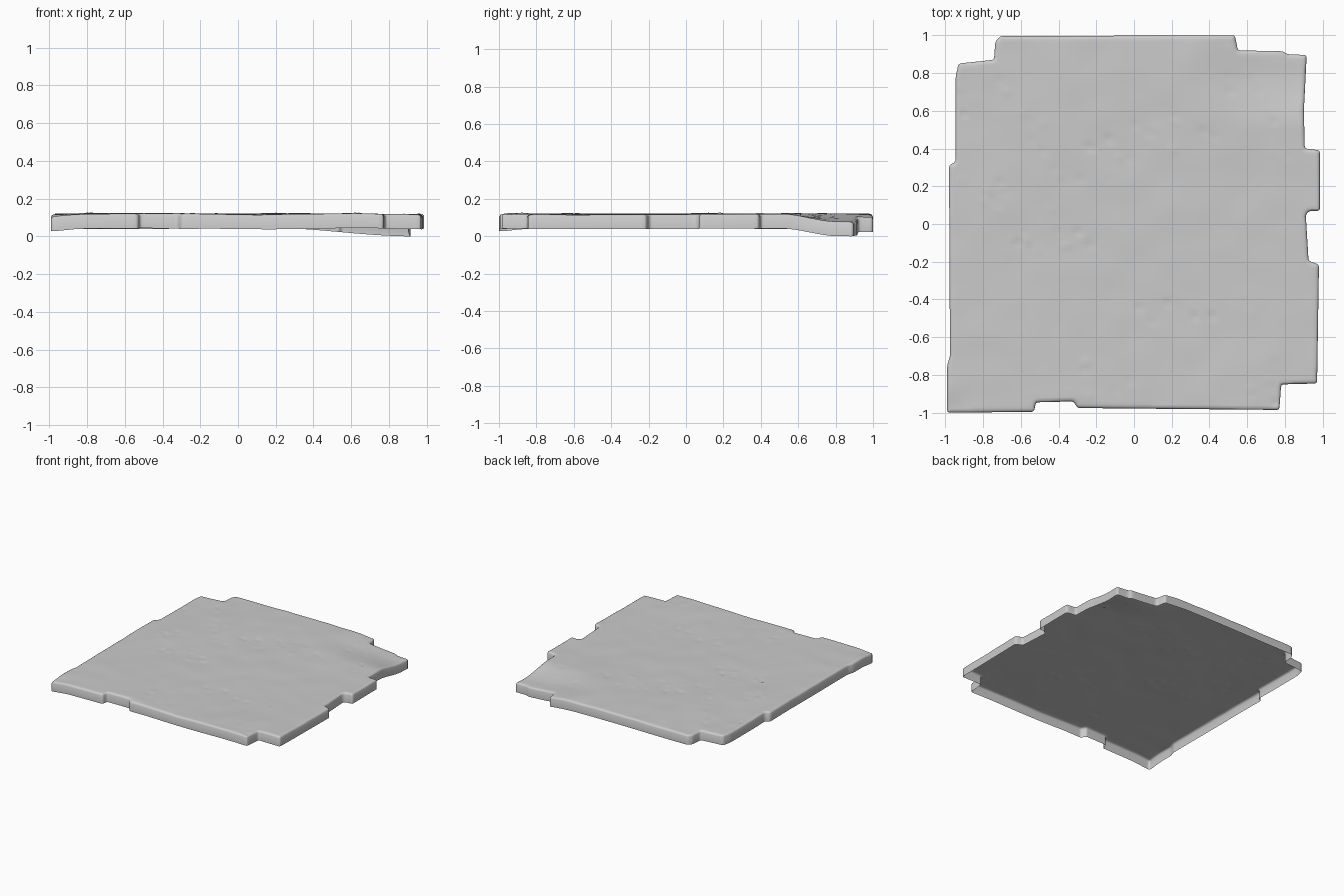
import bpy, bmesh, random
from mathutils import Vector, noise

if "Cube" in bpy.data.objects:
    bpy.data.objects.remove(bpy.data.objects["Cube"])

random.seed(4)

# Stepped plan outline, counter-clockwise from the front left corner
OUTLINE = [(-.99, -1), (-.53, -.995), (-.52, -.945), (-.32, -.94), (-.30, -.975),
           (.77, -.985), (.78, -.85), (.97, -.845), (.98, -.215), (.925, -.195),
           (.91, .05), (.93, .07), (.985, .07), (.985, .39), (.905, .40), (.9, .6),
           (.915, .895), (.81, .90), (.79, .915), (.55, .92), (.535, 1), (-.71, .995),
           (-.735, .965), (-.742, .87), (-.93, .85), (-.945, .78), (-.945, .33),
           (-.98, .31), (-.975, -.70), (-.99, -.75)]


def ramp(v, a, b):
    t = min(max((v - a) / (b - a), 0), 1)
    return t * t * (3 - 2 * t)


# Small pits and lumps gathered in loose clusters
CENTRES = [(-.55, .5), (-.17, .4), (.05, .5), (.38, .45), (.72, .4), (-.6, -.08),
           (-.3, -.05), (.17, -.5), (.58, -.45), (-.75, .2), (.7, -.83), (-.2, -.82),
           (.55, .78), (-.33, .22), (-.8, .7)]
BUMPS = []
for cx, cy in CENTRES:
    for _ in range(7):
        BUMPS.append((random.gauss(cx, .08), random.gauss(cy, .07),
                      random.uniform(.012, .03), random.uniform(-.008, .006)))


def sag(x, y):
    """Gentle rolling of the whole sheet, with a drooping back right corner."""
    z = .006 * noise.noise(Vector((x * 1.8, y * 1.8, .3)))
    z -= .042 * ramp(x, .3, .95) ** .8 * ramp(y, .5, .82)
    z -= .012 * ramp(-x, .82, 1.0) * ramp(-y, .85, 1.0)
    z -= .007 * ramp(-y, .9, 1.0) * ramp(-x, .1, .35) * ramp(x, -.6, -.3)
    return z


def rough(x, y):
    """Fine surface damage."""
    z = .003 * noise.noise(Vector((x * 6, y * 6, 2)))
    for bx, by, r, h in BUMPS:
        d = ((x - bx) ** 2 + (y - by) ** 2) / (r * r)
        if d < 1:
            z += h * (1 - d) ** 2
    return z


# Sheet outline with softened corners
bm = bmesh.new()
bm.faces.new([bm.verts.new((x, y, .106)) for x, y in OUTLINE])
bmesh.ops.bevel(bm, geom=bm.verts[:], offset=.012, segments=2,
                profile=.5, affect='VERTICES')
bm.normal_update()
top = max(bm.faces, key=lambda f: f.calc_area())
rim = [e for e in bm.edges if e.is_boundary]

# Rolled upper edge
for inset, rise in ((.004, .007), (.006, .004), (.010, .002)):
    bmesh.ops.inset_individual(bm, faces=[top], thickness=inset, depth=rise,
                               use_even_offset=True)

# Skirt around the edge, open underneath
rim = [e for e in bm.edges if e.is_boundary]
skirt = bmesh.ops.extrude_edge_only(bm, edges=rim)['geom']
for v in skirt:
    if isinstance(v, bmesh.types.BMVert):
        v.co.z -= .065

# Slice everything into a fine grid
STEPS = 100
for axis in (0, 1):
    no = Vector((1, 0, 0)) if axis == 0 else Vector((0, 1, 0))
    for i in range(1, STEPS):
        co = no * (-1 + 2 * i / STEPS + .0013)
        bmesh.ops.bisect_plane(bm, geom=bm.verts[:] + bm.edges[:] + bm.faces[:],
                               plane_co=co, plane_no=no, dist=1e-5)

# Warp the sheet and roughen its top
for v in bm.verts:
    x, y, z = v.co
    v.co.z = z + sag(x, y) + (rough(x, y) if z > .105 else 0)
bmesh.ops.recalc_face_normals(bm, faces=bm.faces[:])
bm.normal_update()
if sum(f.normal.z * f.calc_area() for f in bm.faces) < 0:
    bmesh.ops.reverse_faces(bm, faces=bm.faces[:])

# Stand it on the ground
low = min(v.co.z for v in bm.verts)
for v in bm.verts:
    v.co.z -= low

mesh = bpy.data.meshes.new("ground_slab")
bm.to_mesh(mesh)
bm.free()
slab = bpy.data.objects.new("ground_slab", mesh)
bpy.context.collection.objects.link(slab)
bpy.context.view_layer.objects.active = slab
slab.select_set(True)
bpy.ops.object.shade_smooth_by_angle(angle=.9)
